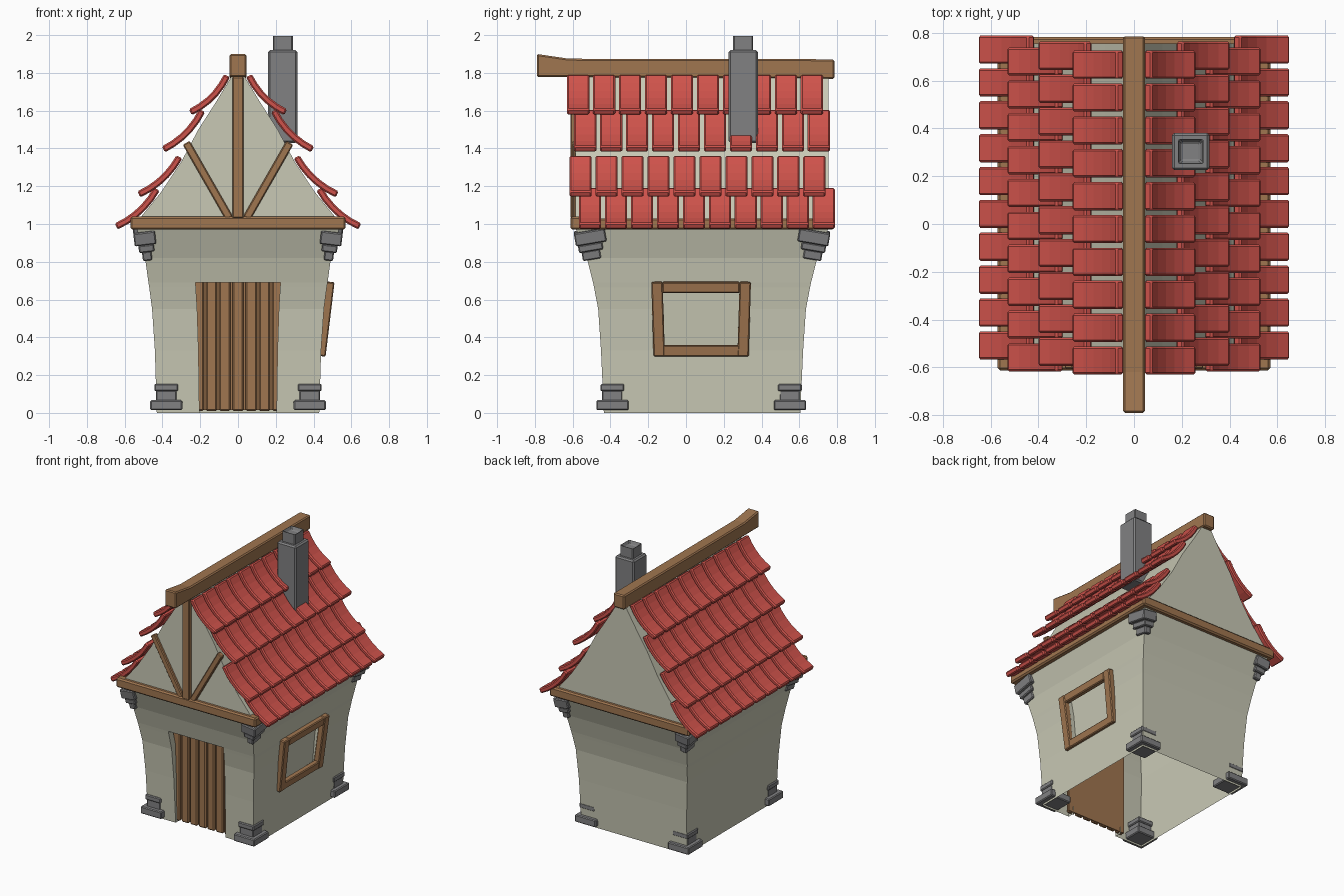
import bpy, bmesh, math
from mathutils import Vector, Matrix, Euler

if "Cube" in bpy.data.objects:
    bpy.data.objects.remove(bpy.data.objects["Cube"])


def material(name, rgb):
    m = bpy.data.materials.new(name)
    m.diffuse_color = (*rgb, 1)
    m.use_nodes = True
    m.node_tree.nodes["Principled BSDF"].inputs["Base Color"].default_value = m.diffuse_color
    return m


CREAM = material("cream plaster", (0.58, 0.58, 0.46))
WOOD = material("brown wood", (0.35, 0.18, 0.08))
RED = material("red tile", (0.62, 0.085, 0.07))
STONE = material("grey stone", (0.22, 0.22, 0.225))


def finish(name, bm, mat, bevel=0.0):
    bmesh.ops.recalc_face_normals(bm, faces=bm.faces)
    me = bpy.data.meshes.new(name)
    bm.to_mesh(me)
    bm.free()
    me.materials.append(mat)
    ob = bpy.data.objects.new(name, me)
    bpy.context.collection.objects.link(ob)
    if bevel:
        mod = ob.modifiers.new("bevel", 'BEVEL')
        mod.width = bevel
        mod.segments = 1
        mod.limit_method = 'ANGLE'
        mod.angle_limit = math.radians(35)
    return ob


def box(name, c, s, mat, rot=(0, 0, 0), bevel=0.006):
    bm = bmesh.new()
    m = Matrix.Translation(c) @ Euler(rot).to_matrix().to_4x4() @ Matrix.Diagonal((*s, 1))
    bmesh.ops.create_cube(bm, size=1, matrix=m)
    return finish(name, bm, mat, bevel)


def prism(name, pts, spans, axis, mat, bevel=0.0):
    """Extrude a profile along x or y, once for each (start, end) span."""
    bm = bmesh.new()
    for a, b in spans:
        ends = []
        for d in (a, b):
            ends.append([bm.verts.new((d, p, q) if axis == 'x' else (p, d, q)) for p, q in pts])
            bm.faces.new(ends[-1])
        n = len(pts)
        for i in range(n):
            j = (i + 1) % n
            bm.faces.new((ends[0][i], ends[0][j], ends[1][j], ends[1][i]))
    return finish(name, bm, mat, bevel)


# Flared walls: a grid per side, leaving out the door and window cells
YC = 0.085
LEVELS = [(0, .43, .52), (.33, .44, .535), (.55, .455, .55), (.665, .47, .572),
          (.69, .474, .577), (.82, .492, .61), (.98, .537, .67)]
bm = bmesh.new()


def wall(point, ts, hole):
    for k in range(len(LEVELS) - 1):
        for i in range(len(ts) - 1):
            if not hole(k, i):
                quad = [(k, i), (k, i + 1), (k + 1, i + 1), (k + 1, i)]
                bm.faces.new([bm.verts.new(point(ts[b], *LEVELS[a])) for a, b in quad])


DOOR, WIN = [-1, -.475, .475, 1], [-1, -.37, .37, 1]
wall(lambda t, z, x, y: (t * x, YC - y, z), DOOR, lambda k, i: i == 1 and k < 4)
wall(lambda t, z, x, y: (t * x, YC + y, z), [-1, 1], lambda k, i: False)
wall(lambda t, z, x, y: (x, YC + t * y, z), WIN, lambda k, i: i == 1 and k in (1, 2))
wall(lambda t, z, x, y: (-x, YC + t * y, z), [-1, 1], lambda k, i: False)
bmesh.ops.remove_doubles(bm, verts=bm.verts, dist=0.0005)


def reveal(test, offset):
    edges = [e for e in bm.edges if e.is_boundary and all(test(v.co) for v in e.verts)
             and max(v.co.z for v in e.verts) > 0.01]
    new = bmesh.ops.extrude_edge_only(bm, edges=edges)["geom"]
    for v in new:
        if isinstance(v, bmesh.types.BMVert):
            v.co += Vector(offset)
    return [e for e in new if isinstance(e, bmesh.types.BMEdge)]


reveal(lambda c: c.y < -.4 and abs(c.x) < .3 and c.z < .7, (0, .05, 0))
pane = reveal(lambda c: c.x > .4 and abs(c.y - YC) < .3 and .3 < c.z < .68, (-.03, 0, 0))
bmesh.ops.edgeloop_fill(bm, edges=pane)
finish("walls", bm, CREAM)

# Plaster gable block under the roof
half = [(.545, 1.0), (.41, 1.165), (.30, 1.33), (.21, 1.50), (.12, 1.64), (.035, 1.78)]
prism("gable", half + [(-x, z) for x, z in reversed(half)], [(-.585, .755)], 'y', CREAM)

# Timber ring on top of the walls
for y, n in ((-.58, "front"), (.75, "back")):
    box(n + "_beam", (0, y, 1.005), (1.14, .065, .07), WOOD, bevel=.01)
for s, n in ((-1, "left"), (1, "right")):
    box(n + "_beam", (s * .54, YC, 1.0), (.06, 1.38, .06), WOOD, bevel=.01)

# Front gable timbers
box("king_post", (0, -.59, 1.405), (.06, .045, .75), WOOD)
for s in (-1, 1):
    box("gable_brace", (s * .16, -.588, 1.23), (.042, .035, .46), WOOD, (0, s * .52, 0))

# Ridge beam with a raised front end
prism("ridge_beam", [(-.79, 1.778), (-.6, 1.778), (.785, 1.768), (.785, 1.872),
                     (-.62, 1.875), (-.79, 1.9)], [(-.045, .045)], 'x', WOOD, .008)

# Roof tiles: four rows of curved tiles per side
ROWS = [((.058, 1.785), (.252, 1.592), -.63), ((.19, 1.60), (.395, 1.395), -.593),
        ((.31, 1.355), (.525, 1.157), -.617), ((.43, 1.185), (.645, .987), -.567)]


def tile_profile(a, b, sag=.024, th=.036, n=5):
    a, b = Vector(a), Vector(b)
    d = (b - a).normalized()
    ctrl = (a + b) / 2 + Vector((d.y, -d.x)) * sag * 2
    top, low = [], []
    for i in range(n + 1):
        t = i / n
        p = a * (1 - t) ** 2 + ctrl * 2 * t * (1 - t) + b * t * t
        tan = ((ctrl - a) * (1 - t) + (b - ctrl) * t).normalized()
        nor = Vector((-tan.y, tan.x)) * th / 2
        top.append(p + nor)
        low.append(p - nor)
    return [tuple(p) for p in top + low[::-1]]


for r, (a, b, y0) in enumerate(ROWS):
    prof = tile_profile(a, b)
    spans = [(y0 + i * .1375, y0 + i * .1375 + .118) for i in range(10)]
    for s, n in ((-1, "left"), (1, "right")):
        prism(f"{n}_tile_row_{r + 1}", [(s * x, z) for x, z in prof], spans, 'y', RED, .008)

# Chimney with a hollow top
box("chimney", (.237, .303, 1.675), (.156, .156, .49), STONE, bevel=.01)
bm = bmesh.new()
bmesh.ops.create_cube(bm, size=1, matrix=Matrix.Translation((.237, .303, 1.95))
                      @ Matrix.Diagonal((.106, .106, .1, 1)))
bm.faces.ensure_lookup_table()
top = max(bm.faces, key=lambda f: f.calc_center_median().z)
bmesh.ops.inset_individual(bm, faces=[top], thickness=.022)
bmesh.ops.translate(bm, verts=top.verts, vec=(0, 0, -.03))
finish("chimney_pot", bm, STONE, .006)

# Corner stones: stepped feet and tilted brackets under the eaves
for sx in (-1, 1):
    for sy in (-1, 1):
        for w, z0, z1 in ((.17, .014, .067), (.11, .06, .12), (.126, .115, .153)):
            box("foot_stone", (sx * .38, .08 + sy * .47, (z0 + z1) / 2), (w, w, z1 - z0), STONE)
        for x, y, z, s in ((.495, .592, .935, (.115, .165, .07)),
                           (.486, .59, .88, (.082, .13, .04)),
                           (.482, .586, .838, (.05, .098, .05))):
            box("eave_stone", (sx * x, YC + sy * y, z), s, STONE, (-sy * .17, sx * .12, 0))

# Door planks set back in the opening
for i in range(7):
    box("door_plank", (-.21 + i * .07, -.405, .355), (.06, .03, .69), WOOD, bevel=.008)
box("door_backing", (0, -.392, .355), (.48, .008, .68), WOOD, bevel=0)

# Window frame leaning with the right wall
TILT = .12
for s in (-1, 1):
    box("window_stile", (.465, .08 + s * .228, .497), (.045, .06, .395), WOOD, (-s * .03, TILT, 0))
    box("window_rail", (.465 + s * .167 * TILT, .08, .497 + s * .167), (.04, .41, .058), WOOD, (0, TILT, 0))
